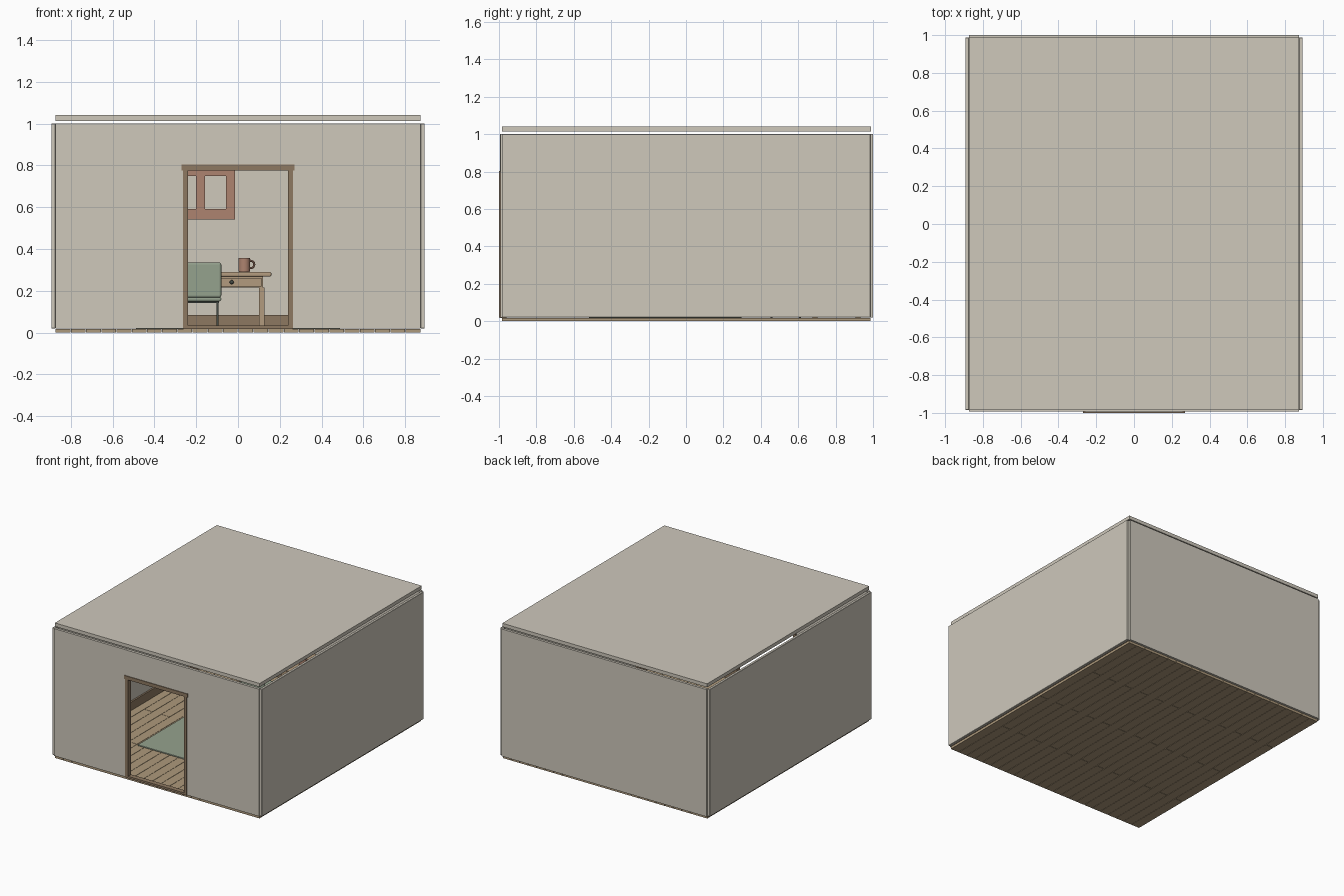
import bpy, bmesh, math

if "Cube" in bpy.data.objects:
    bpy.data.objects.remove(bpy.data.objects["Cube"])


def material(name, rgb):
    m = bpy.data.materials.new(name)
    m.diffuse_color = (*rgb, 1)
    m.use_nodes = True
    m.node_tree.nodes["Principled BSDF"].inputs["Base Color"].default_value = m.diffuse_color
    return m


WALL = material("plaster", (0.62, 0.58, 0.50))
WOOD = material("floor_wood", (0.42, 0.32, 0.20))
TRIM = material("trim_wood", (0.27, 0.19, 0.12))
DESK = material("desk_wood", (0.45, 0.33, 0.21))
CLAY = material("clay", (0.42, 0.23, 0.16))
SAGE = material("sage_fabric", (0.30, 0.36, 0.27))
DARK = material("dark_metal", (0.06, 0.07, 0.06))


def finish(name, bm, mat, bevel=0, segs=2):
    me = bpy.data.meshes.new(name)
    bm.to_mesh(me)
    bm.free()
    ob = bpy.data.objects.new(name, me)
    bpy.context.collection.objects.link(ob)
    me.materials.append(mat)
    if bevel:
        b = ob.modifiers.new("bevel", "BEVEL")
        b.width, b.segments = bevel, segs
    return ob


def add_box(bm, x, y, z):
    vs = bmesh.ops.create_cube(bm, size=1)["verts"]
    for v in vs:
        for i, (lo, hi) in enumerate((x, y, z)):
            v.co[i] = hi if v.co[i] > 0 else lo


def box(name, x, y, z, mat, bevel=0, segs=2):
    bm = bmesh.new()
    add_box(bm, x, y, z)
    return finish(name, bm, mat, bevel, segs)


def shade(ob):
    bpy.ops.object.select_all(action="DESELECT")
    ob.select_set(True)
    bpy.context.view_layer.objects.active = ob
    bpy.ops.object.shade_smooth_by_angle()


X, Y0, Y1 = 0.873, -0.985, 0.987   # floor extents
T = 0.02                           # floor height

# Staggered floor boards
bm = bmesh.new()
n, gap = 24, 0.0012
w = 2 * X / n
for i in range(n):
    x = -X + i * w
    ends = [Y0, -0.5, 0.5, Y1] if i % 2 == 0 else [Y0, 0, Y1]
    for a, b in zip(ends, ends[1:]):
        add_box(bm, (x + gap, x + w - gap), (a + gap, b - gap), (0, 0.018))
finish("floor_boards", bm, WOOD)

# Walls and ceiling
for s, side in ((-1, "left"), (1, "right")):
    xs = sorted((s * X, s * 0.893))
    box(side + "_wall", xs, (Y0, Y1), (T, 1), WALL, 0.002, 1)
    xf = sorted((s * 0.257, s * X))
    box(side + "_front_wall", xf, (-0.993, -0.973), (T, 1), WALL)
    box(side + "_baseboard", sorted((s * 0.86, s * X)), (-0.97, 0.97), (T, 0.085), TRIM)
    box(side + "_front_baseboard", sorted((s * 0.265, s * 0.86)), (-0.973, -0.96), (T, 0.085), TRIM)
    # Door jambs
    box(side + "_door_jamb", sorted((s * 0.238, s * 0.262)), (-0.999, -0.96), (T, 0.78), TRIM)
box("back_wall", (-X, X), (0.98, 1.0), (T, 1), WALL)
box("wall_above_door", (-0.256, 0.256), (-0.995, -0.973), (0.8, 1), WALL)
box("ceiling", (-X, X), (-0.983, 0.99), (1.013, 1.04), WALL)
box("back_baseboard", (-0.86, 0.86), (0.967, 0.98), (T, 0.085), TRIM)
box("door_lintel", (-0.27, 0.27), (-1.0, -0.96), (0.776, 0.803), TRIM)
box("door_threshold", (-0.26, 0.26), (-0.998, -0.96), (0.018, 0.033), TRIM)

# Rug
box("rug", (-0.49, 0.49), (-0.52, 0.3), (0.018, 0.028), SAGE, 0.003)

# Two-pane frame on the back wall
C = -0.18
bm = bmesh.new()
yf = (0.955, 0.98)
for a, b in ((-0.165, -0.122), (-0.022, 0.022), (0.122, 0.165)):
    add_box(bm, (C + a, C + b), yf, (0.592, 0.75))
for z in ((0.54, 0.592), (0.75, 0.802)):
    add_box(bm, (C - 0.165, C + 0.165), yf, z)
finish("wall_frame", bm, CLAY)

# Desk with two drawers
box("desk_top", (C - 0.34, C + 0.34), (0.64, 0.96), (0.268, 0.29), DESK, 0.008, 3)
box("desk_body", (C - 0.3, C + 0.3), (0.672, 0.94), (0.215, 0.268), DESK)
for s in (-1, 1):
    cx = C + s * 0.15
    box("drawer_front", (cx - 0.143, cx + 0.143), (0.662, 0.673), (0.22, 0.262), DESK, 0.002)
    bm = bmesh.new()
    bmesh.ops.create_uvsphere(bm, u_segments=16, v_segments=8, radius=0.01)
    knob = finish("drawer_knob", bm, DARK)
    knob.location = (cx, 0.655, 0.241)
    shade(knob)
    for y in (0.69, 0.92):
        x = C + s * 0.293
        box("desk_leg", (x - 0.013, x + 0.013), (y - 0.013, y + 0.013), (0.018, 0.216), DESK)

# Chair facing the desk
box("chair_seat", (C - 0.1, C + 0.1), (0.44, 0.63), (0.15, 0.172), SAGE, 0.009, 3)
box("chair_back", (C - 0.1, C + 0.1), (0.425, 0.447), (0.168, 0.335), SAGE, 0.01, 3)
box("chair_rail", (C - 0.09, C + 0.09), (0.45, 0.62), (0.142, 0.15), DARK)
for s in (-1, 1):
    for y in (0.457, 0.61):
        x = C + s * 0.082
        box("chair_leg", (x - 0.005, x + 0.005), (y - 0.005, y + 0.005), (0.018, 0.145), DARK)

# Mug: turned hollow body and ring handle
bm = bmesh.new()
prof = [(0, 0), (0.026, 0), (0.028, 0.003), (0.028, 0.066), (0.024, 0.066), (0.024, 0.006), (0, 0.006)]
vs = [bm.verts.new((r, 0, z)) for r, z in prof]
es = [bm.edges.new(p) for p in zip(vs, vs[1:])]
bmesh.ops.spin(bm, geom=vs + es, cent=(0, 0, 0), axis=(0, 0, 1), angle=2 * math.pi, steps=24)
bmesh.ops.remove_doubles(bm, verts=bm.verts, dist=1e-5)
bmesh.ops.recalc_face_normals(bm, faces=bm.faces)
mug = finish("mug", bm, CLAY)
mug.location = (0.03, 0.75, 0.291)
shade(mug)
bpy.ops.mesh.primitive_torus_add(location=(0.06, 0.75, 0.326), rotation=(math.pi / 2, 0, 0),
                                 major_radius=0.018, minor_radius=0.005,
                                 major_segments=20, minor_segments=8)
handle = bpy.context.object
handle.name = "mug_handle"
handle.data.materials.append(CLAY)
shade(handle)
